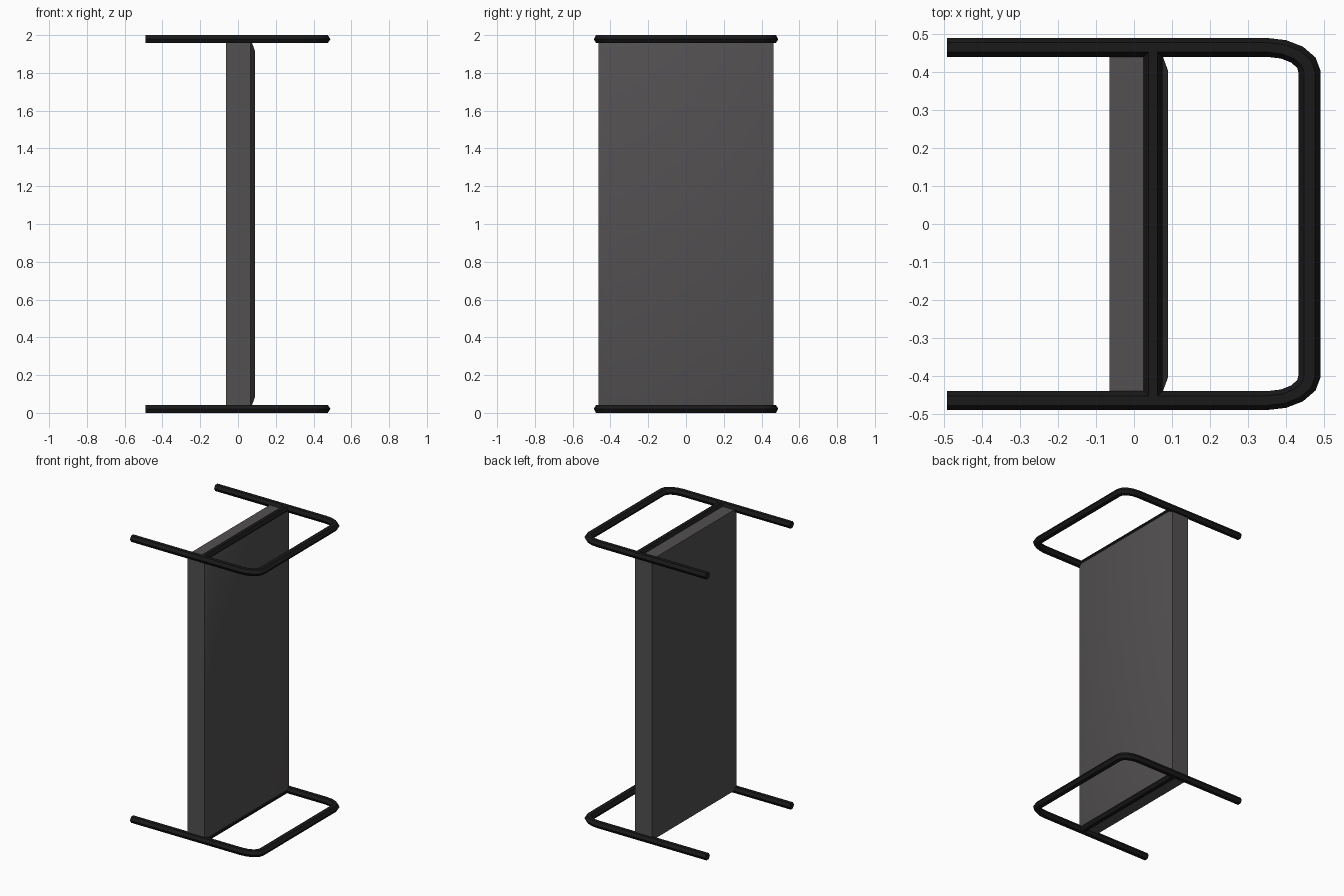
import bpy, bmesh, math
from mathutils import Vector

if "Cube" in bpy.data.objects:
    bpy.data.objects.remove(bpy.data.objects["Cube"])

HALF_H = 0.0212          # half height of the hexagonal tubes
Z_LOW, Z_HIGH = HALF_H, 2 - HALF_H
RAIL_Y = 0.4635


def material(name, rgb):
    m = bpy.data.materials.new(name)
    m.diffuse_color = (*rgb, 1)
    m.use_nodes = True
    m.node_tree.nodes["Principled BSDF"].inputs["Base Color"].default_value = m.diffuse_color
    return m


def finish(bm, name, mat):
    bmesh.ops.recalc_face_normals(bm, faces=bm.faces)
    me = bpy.data.meshes.new(name)
    bm.to_mesh(me)
    bm.free()
    me.materials.append(mat)
    ob = bpy.data.objects.new(name, me)
    bpy.context.collection.objects.link(ob)
    bpy.ops.object.select_all(action='DESELECT')
    ob.select_set(True)
    bpy.context.view_layer.objects.active = ob
    bpy.ops.object.shade_smooth_by_angle(angle=math.radians(30))
    return ob


def hex_tube(name, path, z, wx, wy, mat):
    """Sweep a six-sided section along a flat path; wx, wy are half widths."""
    bm = bmesh.new()
    pts = [Vector(p) for p in path]
    rings = []
    for i, p in enumerate(pts):
        a = (p - pts[i - 1]).normalized() if i else None
        b = (pts[i + 1] - p).normalized() if i < len(pts) - 1 else None
        t = ((a or b) + (b or a)).normalized()
        n = Vector((-t.y * wx, t.x * wy))
        ring = []
        for k in range(6):
            ang = k * math.pi / 3
            c = math.cos(ang)
            h = math.sin(ang) / math.sin(math.pi / 3) * HALF_H
            ring.append(bm.verts.new((p.x + n.x * c, p.y + n.y * c, z + h)))
        rings.append(ring)
    for r, s in zip(rings, rings[1:]):
        for k in range(6):
            j = (k + 1) % 6
            bm.faces.new((r[k], r[j], s[j], s[k]))
    bm.faces.new(rings[0])
    bm.faces.new(rings[-1])
    return finish(bm, name, mat)


black = material("black_metal", (0.01, 0.01, 0.01))
grey = material("grey_panel", (0.085, 0.08, 0.083))

# U-shaped rail path with rounded corners
END_X, RX, RY = 0.461, 0.111, 0.065
corner = [(END_X - RX + RX * math.sin(a), RAIL_Y - RY + RY * math.cos(a))
          for a in (i * math.pi / 8 for i in range(5))]
half = [(-0.491, RAIL_Y)] + corner
path = half + [(x, -y) for x, y in reversed(half)]

# Top and bottom rails with their cross bars
for label, z in (("bottom", Z_LOW), ("top", Z_HIGH)):
    hex_tube(label + "_rail", path, z, 0.029, 0.0247, black)
    hex_tube(label + "_cross_bar", [(0.05, RAIL_Y), (0.05, -RAIL_Y)], z,
             0.0245, 0.0245, black)

# Upright panel with a raised, sloped-edge front face
bm = bmesh.new()
loops = []
for x, inset in ((-0.064, 0), (0.067, 0), (0.089, 0.06)):
    y, lo, hi = RAIL_Y - inset, Z_LOW + inset, Z_HIGH - inset
    loops.append([bm.verts.new((x, sy, sz)) for sy, sz in
                  ((-y, lo), (y, lo), (y, hi), (-y, hi))])
for r, s in zip(loops, loops[1:]):
    for k in range(4):
        j = (k + 1) % 4
        bm.faces.new((r[k], r[j], s[j], s[k]))
bm.faces.new(loops[0])
bm.faces.new(loops[-1])
finish(bm, "panel", grey)
